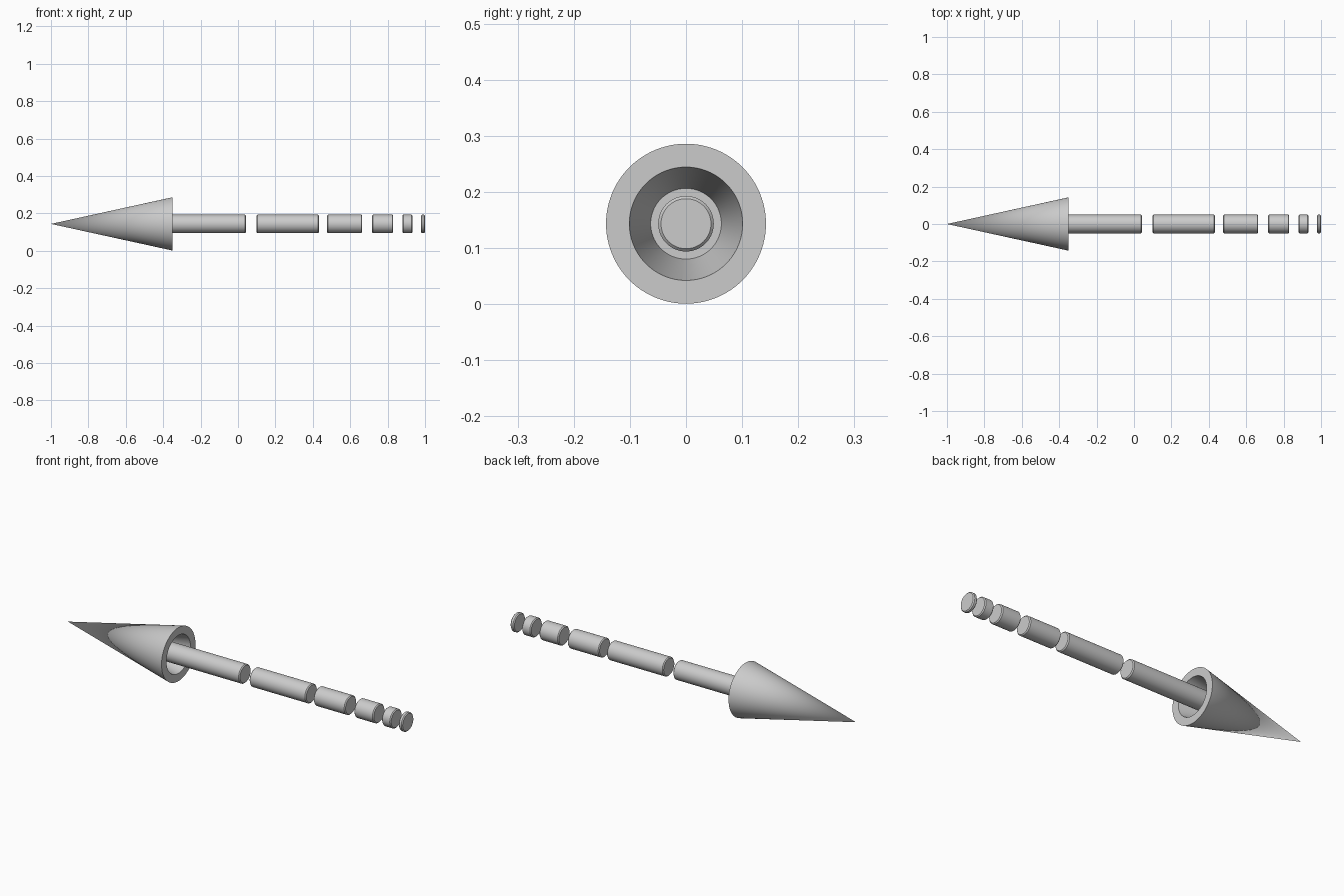
import bpy, bmesh
from math import radians
from mathutils import Vector, Matrix

if "Cube" in bpy.data.objects:
    bpy.data.objects.remove(bpy.data.objects["Cube"])

SIDES = 96
AXIS_Z = 0.1435


def lathe(name, profile):
    """Revolve (x, radius) points around the arrow's long axis."""
    bm = bmesh.new()
    verts = [bm.verts.new((x, 0, r)) for x, r in profile]
    edges = [bm.edges.new(pair) for pair in zip(verts, verts[1:])]
    bmesh.ops.spin(bm, geom=verts + edges, cent=(0, 0, 0), axis=(1, 0, 0),
                   angle=radians(360), steps=SIDES, use_duplicate=False)
    bmesh.ops.remove_doubles(bm, verts=bm.verts, dist=1e-5)
    bmesh.ops.recalc_face_normals(bm, faces=bm.faces)
    mesh = bpy.data.meshes.new(name)
    bm.to_mesh(mesh)
    bm.free()
    obj = bpy.data.objects.new(name, mesh)
    obj.location.z = AXIS_Z
    bpy.context.collection.objects.link(obj)
    bpy.ops.object.select_all(action='DESELECT')
    obj.select_set(True)
    bpy.context.view_layer.objects.active = obj
    bpy.ops.object.shade_smooth_by_angle(angle=radians(30))
    return obj


# Cone head with a tapered recess in its base
lathe("arrow_head", [(-1.0, 0), (-0.35, 0.1425), (-0.35, 0.101),
                     (-0.52, 0.063), (-0.52, 0)])

# Shaft pieces with chamfered ends, shortening toward the tail
R, C = 0.0495, 0.005
spans = [(-0.53, 0.043), (0.10, 0.433), (0.477, 0.664),
         (0.716, 0.83), (0.879, 0.932), (0.978, 1.0)]
for i, (a, b) in enumerate(spans):
    lathe(f"shaft_segment_{i + 1}", [(a, 0), (a, R - C), (a + C, R),
                                     (b - C, R), (b, R - C), (b, 0)])
